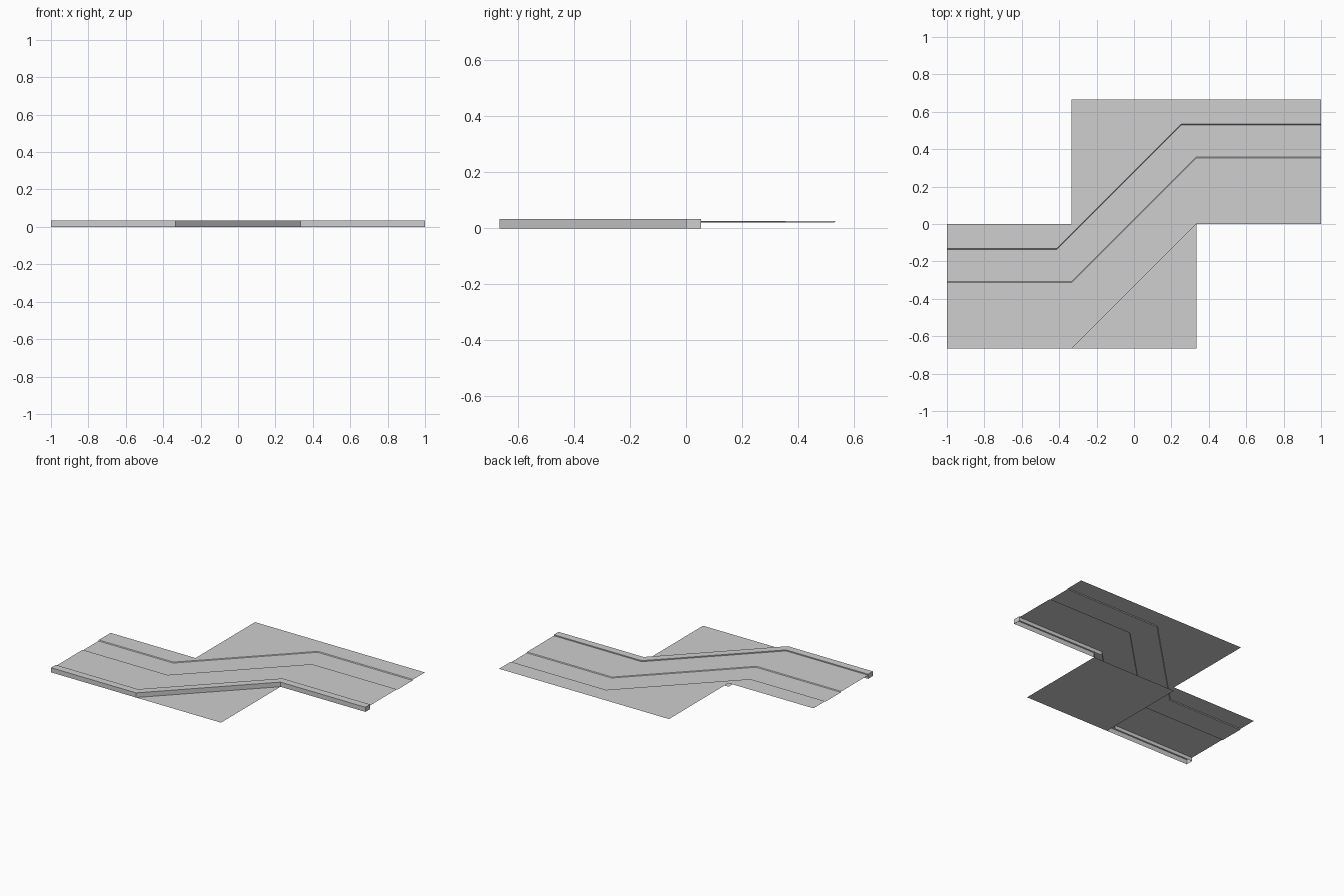
import bpy
import bmesh

old = bpy.data.objects.get("Cube")
if old:
    bpy.data.objects.remove(old, do_unlink=True)

grey = bpy.data.materials.new("light_grey")
grey.use_nodes = True
colour = (0.62, 0.62, 0.62, 1)
grey.diffuse_color = colour
grey.node_tree.nodes["Principled BSDF"].inputs["Base Color"].default_value = colour

T = 2 / 3            # tile size
THIRD = 1 / 3
CURB_TOP, ROAD, FLOOR = 0.033, 0.0255, 0.0205
CURB_WIDTH = 0.053


def lane_row(offset, z, shift=0.0):
    """Points along the bent path, moved back by offset; shift slides the bends."""
    return [(-1, offset - T, z), (shift - THIRD, offset - T, z),
            (shift + THIRD, offset, z), (1, offset, z)]


def make_object(name, polygons):
    bm = bmesh.new()
    for points in polygons:
        bm.faces.new([bm.verts.new(p) for p in points])
    bmesh.ops.remove_doubles(bm, verts=bm.verts, dist=0.00001)
    mesh = bpy.data.meshes.new(name)
    bm.to_mesh(mesh)
    bm.free()
    mesh.materials.append(grey)
    obj = bpy.data.objects.new(name, mesh)
    bpy.context.collection.objects.link(obj)
    return obj


def strips(rows):
    """Quads between successive rows, facing up."""
    return [(a[i], a[i + 1], b[i + 1], b[i])
            for a, b in zip(rows, rows[1:]) for i in range(len(a) - 1)]


# Raised curb along the front edge, open underneath, closed at both ends
mitre = -0.022
curb_rows = [lane_row(0, 0), lane_row(0, CURB_TOP),
             lane_row(CURB_WIDTH, CURB_TOP, mitre), lane_row(CURB_WIDTH, 0, mitre)]
left_cap = [row[-1] for row in curb_rows]
left_cap.reverse()
right_cap = [row[0] for row in curb_rows]
make_object("curb", strips(curb_rows) + [left_cap, right_cap])

# Road surface with a shallow sloped channel
slope = 0.005
bend = -0.08
channel_back = lane_row(0.535, ROAD, bend)
road_rows = [lane_row(CURB_WIDTH, ROAD, mitre), lane_row(0.353, ROAD),
             lane_row(0.353 + slope, FLOOR), lane_row(0.535 - slope, FLOOR, bend),
             channel_back]

# Level ground behind the channel, out to the stepped back edge
back_edge = [(1, T, ROAD), (-THIRD, T, ROAD), (-THIRD, 0, ROAD), (-1, 0, ROAD)]
make_object("road", strips(road_rows) + [channel_back + back_edge])

# Low ground square in front of the diagonal
make_object("lower_ground", [[(-THIRD, -T, 0), (THIRD, -T, 0),
                              (THIRD, 0, 0), (-THIRD, 0, 0)]])
